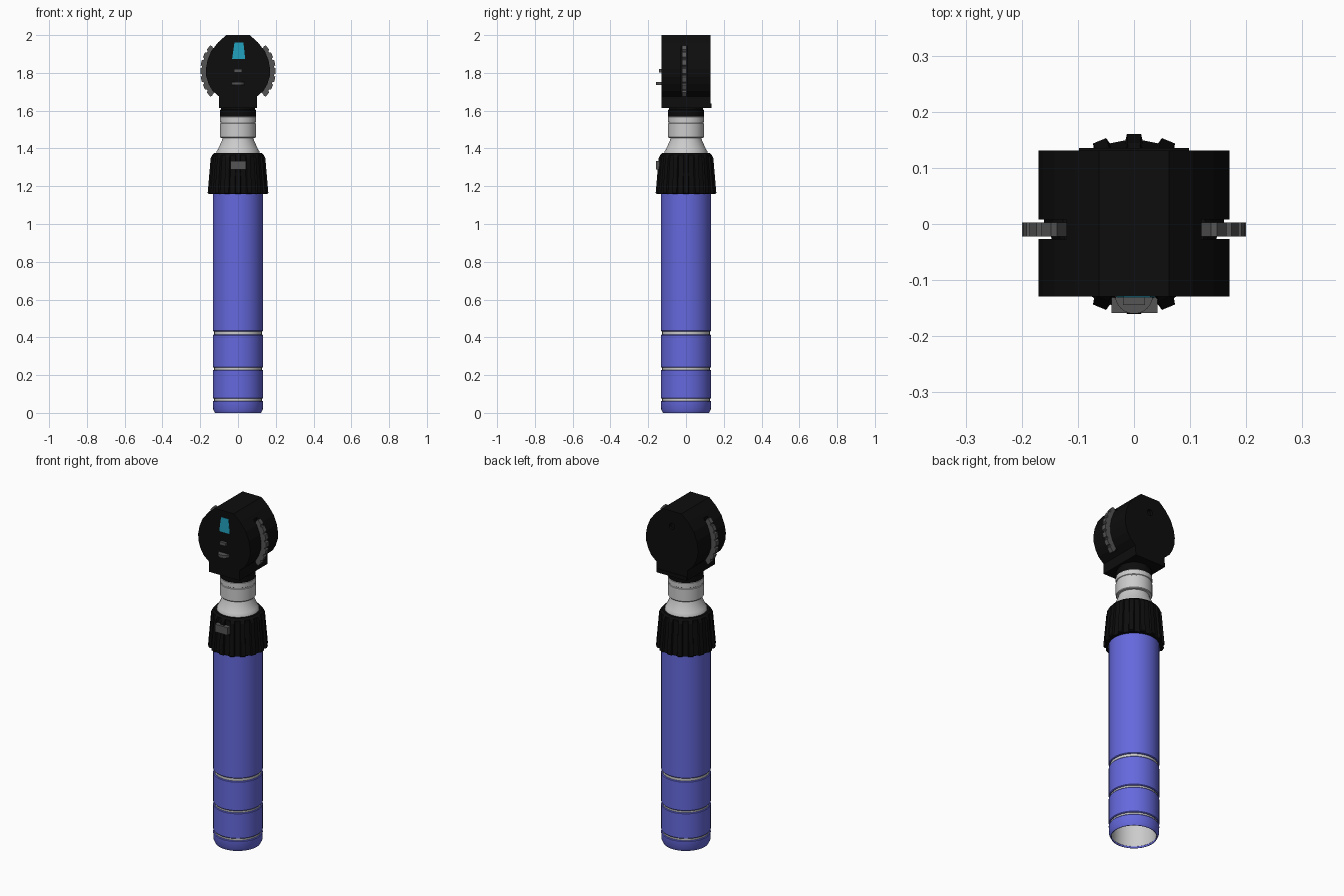
import bpy, bmesh
from math import sin, cos, pi, radians

if "Cube" in bpy.data.objects:
    bpy.data.objects.remove(bpy.data.objects["Cube"])


def material(name, r, g, b):
    m = bpy.data.materials.new(name)
    m.diffuse_color = (r, g, b, 1)
    m.use_nodes = True
    m.node_tree.nodes["Principled BSDF"].inputs["Base Color"].default_value = m.diffuse_color
    return m


BLACK = material("black_plastic", 0.004, 0.004, 0.004)
BLUE = material("blue_sleeve", 0.13, 0.14, 0.72)
DARK = material("dark_grey", 0.09, 0.09, 0.09)
CYAN = material("cyan_glass", 0.015, 0.36, 0.52)
SILVER = material("silver", 0.6, 0.6, 0.6)


def finish(name, bm, mat=None, smooth=None):
    bmesh.ops.recalc_face_normals(bm, faces=bm.faces)
    me = bpy.data.meshes.new(name)
    bm.to_mesh(me)
    bm.free()
    ob = bpy.data.objects.new(name, me)
    bpy.context.collection.objects.link(ob)
    if mat:
        me.materials.append(mat)
    if smooth:
        bpy.ops.object.select_all(action='DESELECT')
        ob.select_set(True)
        bpy.context.view_layer.objects.active = ob
        bpy.ops.object.shade_smooth_by_angle(angle=radians(smooth))
    return ob


def loft(name, rings, mat=None, smooth=None, caps=True, loop=False):
    """Skin a list of equal-length closed rings of points."""
    bm = bmesh.new()
    vs = [[bm.verts.new(p) for p in ring] for ring in rings]
    n = len(vs[0])
    pairs = list(zip(vs, vs[1:])) + ([(vs[-1], vs[0])] if loop else [])
    for a, b in pairs:
        for i in range(n):
            j = (i + 1) % n
            bm.faces.new((a[i], a[j], b[j], b[i]))
    if caps and not loop:
        bm.faces.new(vs[0])
        bm.faces.new(vs[-1])
    return finish(name, bm, mat, smooth)


def lathe(name, profile, mat=None, n=48, loop=False):
    rings = [[(r * cos(2 * pi * i / n), r * sin(2 * pi * i / n), z) for i in range(n)]
             for r, z in profile]
    return loft(name, rings, mat, 35, loop=loop)


def extrude_y(name, pts, y0, y1, mat=None, smooth=None):
    return loft(name, [[(x, y, z) for x, z in pts] for y in (y0, y1)], mat, smooth)


def box(name, x0, x1, y0, y1, z0, z1, mat=None):
    return extrude_y(name, [(x0, z0), (x1, z0), (x1, z1), (x0, z1)], y0, y1, mat)


def cut(ob, cutter):
    cutter.hide_render = True
    cutter.hide_viewport = True
    m = ob.modifiers.new("cut", 'BOOLEAN')
    m.object = cutter
    m.operation = 'DIFFERENCE'
    m.solver = 'EXACT'


# Handle: hollow metal core, seen in the grooves between the blue sleeves
lathe("handle_core", [(0.126, 0.01), (0.126, 1.17), (0.118, 1.17), (0.118, 0.01)], SILVER, loop=True)
lathe("core_plug", [(0.118, 1.15), (0.118, 1.17)], SILVER)
sleeves = [(0.0, 0.064), (0.076, 0.228), (0.240, 0.415), (0.432, 1.165)]
for k, (a, b) in enumerate(sleeves):
    foot = [(0.119, a), (0.122, a), (0.131, a + 0.018)] if k == 0 else [(0.125, a), (0.130, a), (0.133, a + 0.004)]
    lathe(f"handle_sleeve_{k + 1}",
          foot + [(0.133, b - 0.004), (0.130, b), (foot[0][0], b)], BLUE, loop=True)

# Ribbed black collar
RIBS = 16


def ribbed_ring(r, rib, z):
    pts = []
    for i in range(RIBS):
        for da, rad in ((-0.52, r), (-0.26, r), (-0.2, r + rib), (0.2, r + rib), (0.26, r)):
            a = 2 * pi * (i + da) / RIBS + pi / 2
            pts.append((rad * cos(a), rad * sin(a), z)) if da > -0.5 else None
    return pts


loft("collar", [ribbed_ring(0.148, 0.008, 1.16), ribbed_ring(0.15, 0.011, 1.165),
                ribbed_ring(0.135, 0.01, 1.35), ribbed_ring(0.135, 0.002, 1.365),
                ribbed_ring(0.127, 0.0, 1.376)], BLACK)
box("switch_button", -0.04, 0.042, -0.159, -0.12, 1.288, 1.333, DARK)

# Metal neck and black adapter ring
lathe("neck", [(0.115, 1.365), (0.113, 1.385), (0.106, 1.395), (0.084, 1.445), (0.082, 1.455),
               (0.093, 1.457), (0.096, 1.461), (0.096, 1.532), (0.093, 1.534), (0.093, 1.539),
               (0.096, 1.541), (0.096, 1.567), (0.093, 1.57)], SILVER)
lathe("adapter_ring", [(0.092, 1.565), (0.095, 1.572), (0.095, 1.603), (0.09, 1.606), (0.09, 1.625)], BLACK)

# Head: faceted outline pushed front to back
half = [(0.1, 1.615), (0.1, 1.675), (0.135, 1.705), (0.155, 1.74), (0.168, 1.78), (0.17, 1.82),
        (0.162, 1.865), (0.142, 1.915), (0.105, 1.962), (0.062, 2.0)]
head = extrude_y("head", half + [(-x, z) for x, z in reversed(half)], -0.129, 0.131, BLACK)
box("head_back_foot", -0.098, 0.098, 0.12, 0.135, 1.615, 1.637, BLACK)

# Wheel slots on both sides, viewing hole at the back
for s in (-1, 1):
    cut(head, box("slot_cutter", min(s * 0.12, s * 0.25), max(s * 0.12, s * 0.25),
                  -0.027, 0.008, 1.675, 1.945))
hole = [(0.018 * cos(2 * pi * i / 20), 1.91 + 0.018 * sin(2 * pi * i / 20)) for i in range(20)]
cut(head, extrude_y("hole_cutter", hole, 0.115, 0.2))

# Lens wheels: notched arcs showing at each side
for s, side in ((1, "right"), (-1, "left")):
    outer = []
    for k in range(-3, 4):
        for da, r in ((-5.5, 0.191), (-4, 0.2), (4, 0.2), (5.5, 0.191)):
            a = radians(k * 12.8 + da)
            outer.append((r * cos(a), r * sin(a)))
    inner = [(0.155 * cos(radians(a)), 0.155 * sin(radians(a))) for a in (40, 20, 0, -20, -40)]
    pts = [(s * x, 1.81 + z) for x, z in outer + inner]
    extrude_y(f"lens_wheel_{side}", pts, -0.022, 0.003, DARK)

# Front details: window, indicator and half-round slider
extrude_y("window", [(-0.031, 1.874), (0.038, 1.874), (0.029, 1.96), (-0.019, 1.96)],
          -0.131, -0.12, CYAN)
box("indicator", -0.02, 0.02, -0.144, -0.12, 1.802, 1.82, DARK)
arc = [(0.034 * cos(pi + pi * i / 12), -0.126 + 0.034 * sin(pi + pi * i / 12)) for i in range(13)]
loft("slider", [[(x, y, z) for x, y in arc] for z in (1.735, 1.752)], DARK)
